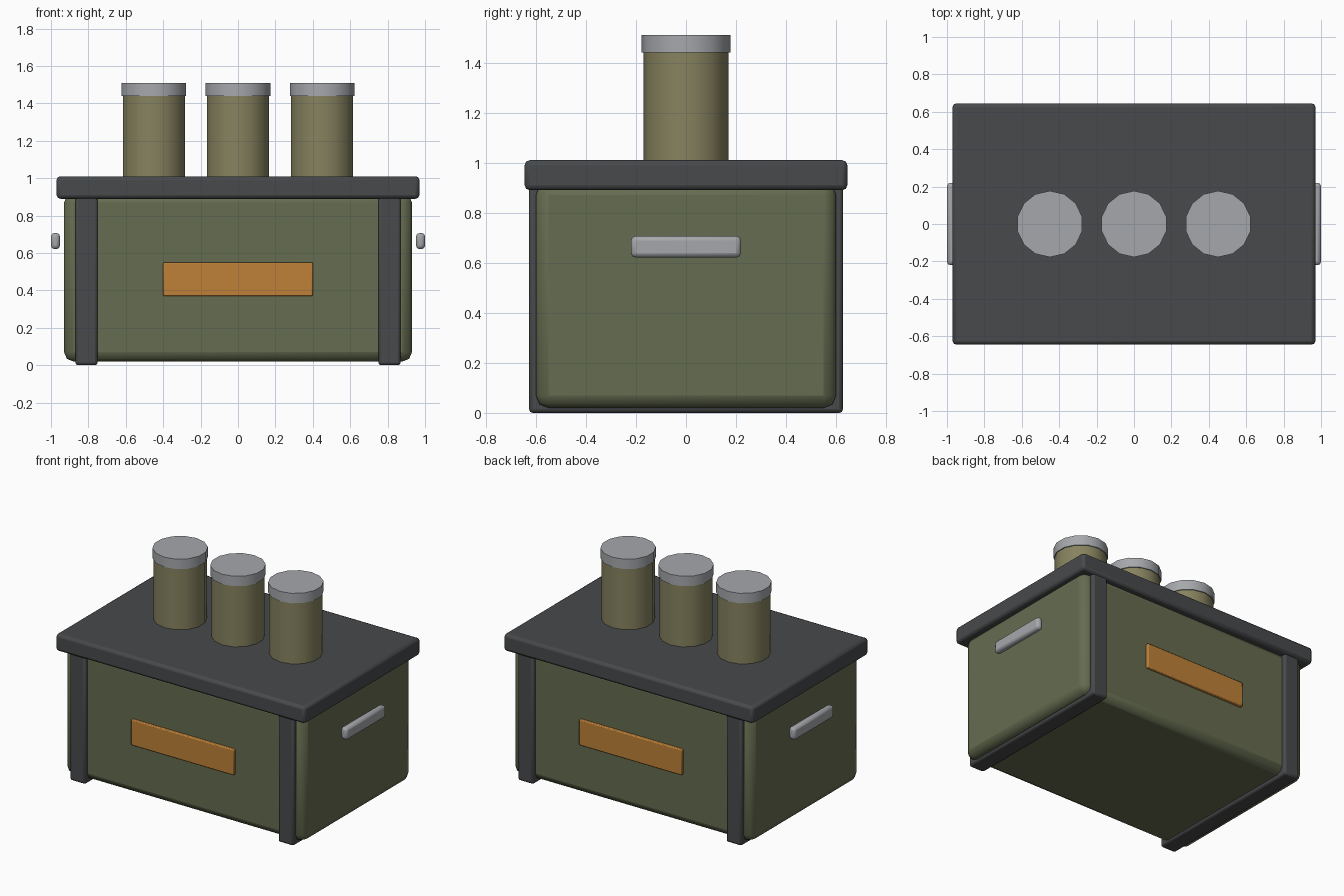
import bpy, math

if "Cube" in bpy.data.objects:
    bpy.data.objects.remove(bpy.data.objects["Cube"])


def material(name, rgb):
    m = bpy.data.materials.new(name)
    m.diffuse_color = (*rgb, 1)
    m.use_nodes = True
    m.node_tree.nodes["Principled BSDF"].inputs["Base Color"].default_value = m.diffuse_color
    return m


GREEN = material("green_paint", (0.13, 0.15, 0.08))
DARK = material("dark_metal", (0.065, 0.067, 0.07))
ORANGE = material("orange_plate", (0.52, 0.22, 0.04))
OLIVE = material("olive_tube", (0.24, 0.225, 0.115))
STEEL = material("light_steel", (0.38, 0.39, 0.41))


def finish(name, mat):
    o = bpy.context.object
    o.name = name
    o.data.materials.append(mat)
    return o


def box(name, loc, size, mat, bevel, segments=2):
    bpy.ops.mesh.primitive_cube_add(size=1, location=loc)
    o = finish(name, mat)
    o.scale = size
    bpy.ops.object.transform_apply(location=False, rotation=False, scale=True)
    b = o.modifiers.new("bevel", 'BEVEL')
    b.width = bevel
    b.segments = segments
    bpy.ops.object.shade_smooth_by_angle(angle=math.radians(30))
    return o


def cylinder(name, x, z0, z1, r, mat):
    bpy.ops.mesh.primitive_cylinder_add(vertices=14, radius=r, depth=z1 - z0,
                                        location=(x, 0, (z0 + z1) / 2))
    o = finish(name, mat)
    bpy.ops.object.shade_smooth_by_angle(angle=math.radians(30))
    return o


# Crate body and overhanging lid
box("body", (0, 0, 0.47), (1.86, 1.20, 0.90), GREEN, 0.05)
box("lid", (0, 0, 0.95), (1.94, 1.29, 0.12), DARK, 0.02)

for side, s in (("left", -1), ("right", 1)):
    # Strap wrapping the front, underside and back
    box(f"{side}_strap", (s * 0.81, 0, 0.465), (0.12, 1.255, 0.93), DARK, 0.015)
    # Carry handle
    box(f"{side}_handle", (s * 0.976, 0, 0.664), (0.048, 0.44, 0.086), STEEL, 0.018)

# Label plates on front and back
for side, s in (("front", -1), ("back", 1)):
    box(f"{side}_label", (0, s * 0.605, 0.46), (0.80, 0.03, 0.18), ORANGE, 0.006)

# Three capped canisters standing on the lid
for i, x in enumerate((-0.45, 0, 0.45), 1):
    cylinder(f"canister_{i}", x, 0.98, 1.45, 0.17, OLIVE)
    cylinder(f"canister_cap_{i}", x, 1.44, 1.51, 0.177, STEEL)
